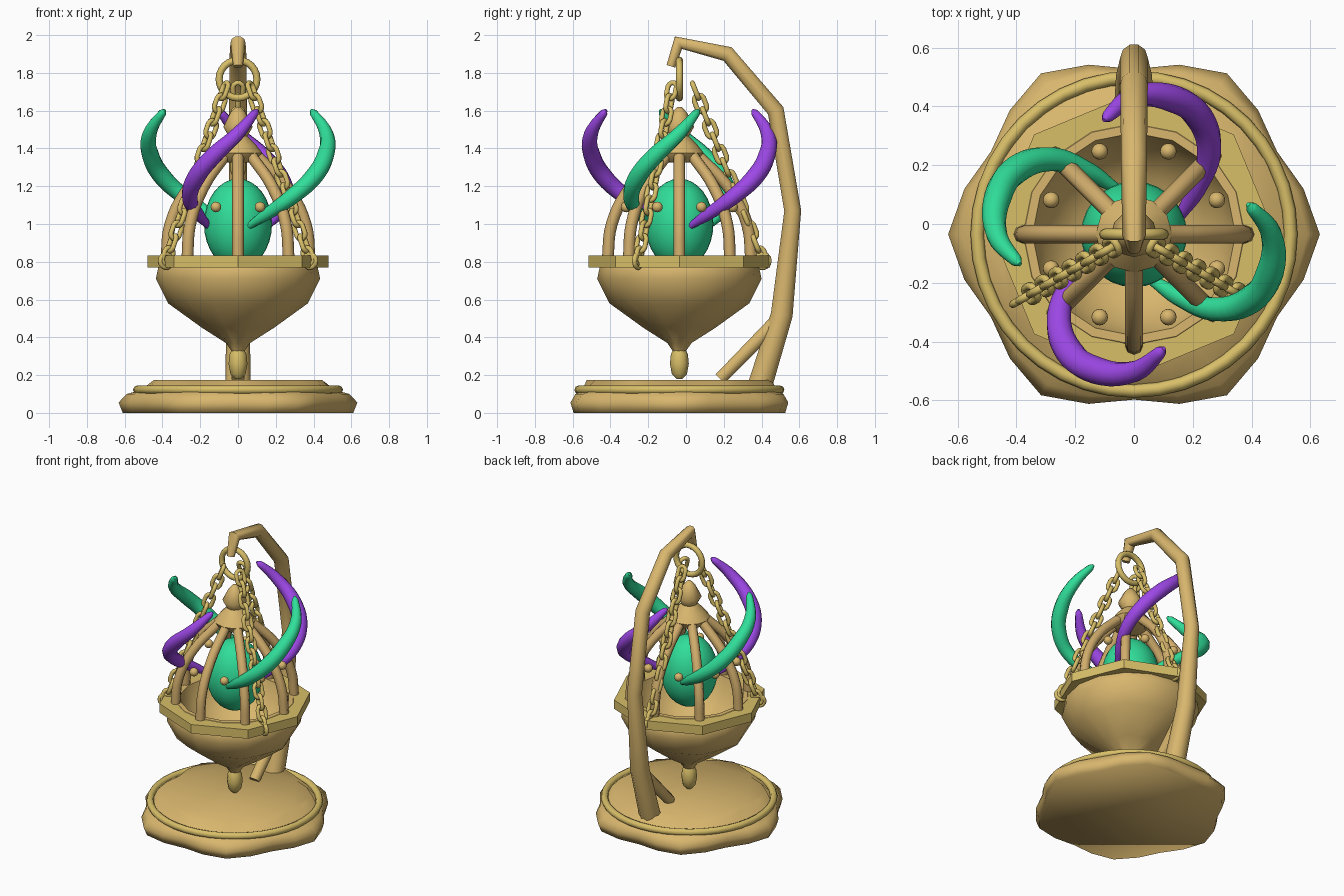
import bpy, bmesh
from math import sin, cos, pi, radians
from mathutils import Vector, Matrix

AXIS = Vector((0, -0.035, 0))  # centre line of the lantern and base

cube = bpy.data.objects.get("Cube")
if cube:
    bpy.data.objects.remove(cube)


def material(name, rgb):
    m = bpy.data.materials.new(name)
    m.use_nodes = True
    m.diffuse_color = (*rgb, 1)
    m.node_tree.nodes["Principled BSDF"].inputs["Base Color"].default_value = (*rgb, 1)
    return m


TAN = material("tan bronze", (0.69, 0.47, 0.155))
GOLD = material("yellow gold", (0.69, 0.52, 0.14))
BROWN = material("brown bronze", (0.64, 0.42, 0.15))
GREEN = material("jade green", (0.03, 0.73, 0.32))
PURPLE = material("violet", (0.34, 0.065, 0.80))


def finish(name, me, mat, angle=40):
    me.materials.clear()
    me.materials.append(mat)
    me.polygons.foreach_set("use_smooth", [True] * len(me.polygons))
    me.set_sharp_from_angle(angle=radians(angle))
    return place(name, me)


def place(name, me, matrix=None):
    ob = bpy.data.objects.new(name, me)
    bpy.context.collection.objects.link(ob)
    if matrix:
        ob.matrix_world = matrix
    return ob


def lathe(name, profile, segs, mat, lobes=0, closed=False, angle=40):
    """Spin (radius, height, lobe depth) rows around the centre line."""
    bm = bmesh.new()
    rows = []
    for row in profile:
        r, z = row[:2]
        depth = row[2] if len(row) > 2 else 0
        ring = []
        for i in range(segs):
            a = 2 * pi * i / segs
            rr = r + depth * cos(lobes * a)
            ring.append(bm.verts.new((rr * cos(a), rr * sin(a) + AXIS.y, z)))
        rows.append(ring)
    pairs = list(zip(rows, rows[1:]))
    if closed:
        pairs.append((rows[-1], rows[0]))
    for lo, hi in pairs:
        for i in range(segs):
            j = (i + 1) % segs
            bm.faces.new((lo[i], lo[j], hi[j], hi[i]))
    if not closed:
        bm.faces.new(rows[0][::-1])
        bm.faces.new(rows[-1])
    bmesh.ops.recalc_face_normals(bm, faces=bm.faces)
    me = bpy.data.meshes.new(name)
    bm.to_mesh(me)
    bm.free()
    return finish(name, me, mat, angle)


def tube(name, points, mat, smooth=False, cyclic=False, res=3):
    """Round tube through (x, y, z, radius) points."""
    cu = bpy.data.curves.new(name, 'CURVE')
    cu.dimensions = '3D'
    cu.bevel_depth = 1
    cu.bevel_resolution = res
    cu.use_fill_caps = True
    cu.resolution_u = 5
    sp = cu.splines.new('BEZIER' if smooth else 'POLY')
    knots = sp.bezier_points if smooth else sp.points
    knots.add(len(points) - 1)
    for k, (x, y, z, r) in zip(knots, points):
        k.radius = r
        if smooth:
            k.co = (x, y, z)
            k.handle_left_type = k.handle_right_type = 'AUTO'
        else:
            k.co = (x, y, z, 1)
    sp.use_cyclic_u = cyclic
    helper = bpy.data.objects.new(name, cu)
    bpy.context.collection.objects.link(helper)
    bpy.context.view_layer.update()
    me = bpy.data.meshes.new_from_object(helper.evaluated_get(bpy.context.evaluated_depsgraph_get()))
    bpy.data.objects.remove(helper)
    return finish(name, me, mat, 50)


def ball(name, center, scale, mat, segs=16):
    bm = bmesh.new()
    bmesh.ops.create_uvsphere(bm, u_segments=segs, v_segments=segs // 2 + 2, radius=1)
    bmesh.ops.scale(bm, vec=scale, verts=bm.verts)
    bmesh.ops.translate(bm, vec=center, verts=bm.verts)
    me = bpy.data.meshes.new(name)
    bm.to_mesh(me)
    bm.free()
    return finish(name, me, mat)


def hoop(name, center, radius, wire, mat, u, v, n=32):
    """Closed ring in the plane of u and v."""
    pts = [center + radius * (u * cos(2 * pi * i / n) + v * sin(2 * pi * i / n)) for i in range(n)]
    return tube(name, [(*p, wire) for p in pts], mat, cyclic=True, res=2)


X, Y, Z = Vector((1, 0, 0)), Vector((0, 1, 0)), Vector((0, 0, 1))

# Scalloped base with a raised ring
lathe("base", [(0.58, 0, 0.03), (0.597, 0.055, 0.035), (0.57, 0.1, 0.02),
               (0.515, 0.12, 0), (0.46, 0.175, -0.03)], 24, TAN, lobes=6, angle=120)
hoop("base_ring", AXIS + Z * 0.122, 0.533, 0.023, GOLD, X, Y, 40)

# Curved stand and its brace
tube("stand_arm", [(0, y, z, r) for y, z, r in (
    (0.39, 0.14, 0.068), (0.507, 0.52, 0.061), (0.565, 1.07, 0.047), (0.475, 1.6, 0.047),
    (0.22, 1.90, 0.044), (-0.04, 1.96, 0.04), (-0.08, 1.835, 0.025))], TAN)
tube("stand_brace", [(0, 0.475, 0.48, 0.04), (0, 0.18, 0.18, 0.035)], TAN)

# Hanging bowl, rim and drop finial
lathe("bowl", [(0.03, 0.32), (0.06, 0.37, 0.004), (0.18, 0.45, 0.01), (0.36, 0.58, 0.01),
               (0.43, 0.71, 0.005), (0.42, 0.78), (0.375, 0.834), (0.345, 0.834), (0.31, 0.71),
               (0.2, 0.6), (0.02, 0.55)], 16, TAN, lobes=8)
lathe("bowl_rim", [(0.48, 0.77), (0.48, 0.832), (0.385, 0.832), (0.385, 0.77)],
      8, GOLD, closed=True, angle=30)
lathe("drop_finial", [(0.015, 0.18), (0.04, 0.205), (0.05, 0.26), (0.045, 0.31),
                      (0.03, 0.34)], 12, GOLD)

# Egg inside the cage
ball("egg", AXIS + Z * 1.0, (0.18, 0.18, 0.24), GREEN, 28)

# Cage bars with studs between them
for i in range(8):
    a = i * pi / 4
    tube("cage_bar", [(r * cos(a), r * sin(a) + AXIS.y, z, 0.031) for r, z in (
        (0.38, 0.81), (0.358, 1.0), (0.262, 1.19), (0.09, 1.37))], BROWN, smooth=True, res=2)
    a += pi / 8
    ball("cage_stud", AXIS + Vector((0.305 * cos(a), 0.305 * sin(a), 1.09)), (0.028,) * 3, TAN)

# Cap on top of the cage
lathe("cage_cap", [(0.08, 1.325), (0.105, 1.335), (0.13, 1.375), (0.095, 1.42), (0.05, 1.465),
                   (0.078, 1.515), (0.04, 1.59), (0.012, 1.62)], 12, TAN, angle=60)

# Four tapered horns spiralling round the cage
horn = [(0.06, -0.155, 0.99, 0.018), (0.15, -0.21, 1.05, 0.032), (0.28, -0.255, 1.14, 0.042),
        (0.40, -0.22, 1.25, 0.048), (0.462, -0.13, 1.36, 0.047), (0.467, 0, 1.48, 0.037),
        (0.40, 0.09, 1.588, 0.021), (0.388, 0.102, 1.603, 0.008)]
for i, mat in enumerate((GREEN, PURPLE, GREEN, PURPLE)):
    turn = Matrix.Rotation(i * pi / 2, 3, 'Z')
    tube("horn", [(*(turn @ Vector(p[:3]) + AXIS), p[3]) for p in horn], mat, smooth=True)

# Hanging ring
hoop("hanging_ring", AXIS + Z * 1.767, 0.1, 0.019, GOLD, X, Z, 24)

# Chains: one shared link, every second one turned a quarter
outline = []
for end in (1, -1):
    for k in range(6):
        a = k * pi / 5
        outline.append((end * 0.026 * cos(a), 0, end * (0.022 + 0.024 * sin(a)), 0.0135))
link = tube("chain_link", outline, GOLD, cyclic=True, res=2)
link_mesh = link.data
bpy.data.objects.remove(link)
LINKS = 14
for angle in (90, 210, 330):
    out = Vector((cos(radians(angle)), sin(radians(angle)), 0))
    top = AXIS + out * 0.085 + Z * 1.705
    foot = AXIS + out * 0.43 + Z * 0.83
    aim = (foot - top).to_track_quat('Z', 'Y').to_matrix().to_4x4()
    for i in range(LINKS):
        spot = Matrix.Translation(top.lerp(foot, i / (LINKS - 1)))
        place("chain_link", link_mesh, spot @ aim @ Matrix.Rotation(i * pi / 2, 4, 'Z'))
    hoop("chain_anchor", AXIS + out * 0.44 + Z * 0.805, 0.036, 0.013, GOLD, out, Z, 14)
